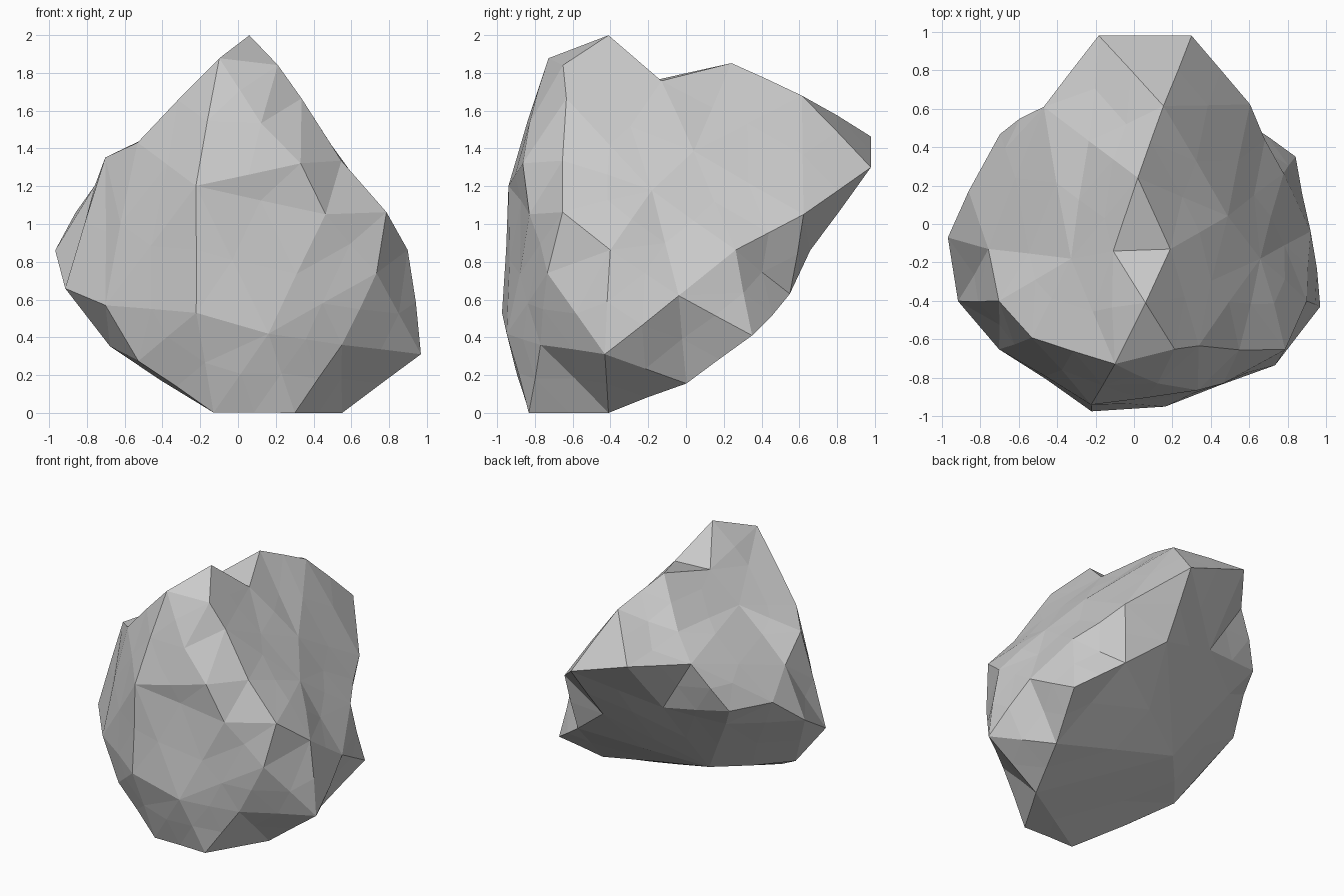
import bpy, bmesh, random
from mathutils import Vector

random.seed(4)
CENTRE = Vector((0, -0.2, 0.95))

# Corner points of the boulder
corners = [
    # twin crests and the notch between them
    (.06, -.41, 2), (-.1, -.73, 1.88), (.21, -.65, 1.84), (.19, -.13, 1.76),
    (-.11, -.14, 1.77), (.02, .24, 1.85), (.15, .61, 1.67), (.33, -.63, 1.66),
    # back overhang
    (-.18, .98, 1.46), (.3, .98, 1.3), (.6, .62, 1.05), (.54, .55, .63),
    (.25, .66, .86), (-.21, .58, 1.0), (-.47, .61, 1.42), (-.23, .43, 1.53),
    # right flank
    (.77, .26, .86), (.89, -.4, .86), (.91, -.04, .62), (.97, -.43, .31),
    (.84, .35, .41), (.73, -.73, .74), (.78, -.65, 1.06), (.48, .04, 1.38),
    (.54, -.65, 1.33), (.66, -.18, 1.18),
    # underside
    (.71, 0, .16), (.55, -.41, 0), (.3, -.83, 0), (-.13, -.83, 0),
    (-.27, .1, .38), (-.68, -.37, .35), (-.52, -.7, .28),
    # front
    (.16, -.94, .42), (-.22, -.97, .53), (.55, -.77, .36), (-.22, -.93, 1.2),
    (.33, -.86, 1.32), (.46, -.82, 1.05), (.12, -.82, 1.53),
    # left flank
    (-.7, -.4, 1.35), (-.53, -.59, 1.43), (-.91, -.4, .66), (-.7, -.65, .57),
    (-.97, -.07, .86), (-.86, .17, 1.06), (-.75, -.13, 1.2), (-.7, .47, 1.06),
    (-.33, -.18, 1.54), (-.58, .34, .89),
]

# Skin the corners: hull their directions on a sphere, then move them into place
bm = bmesh.new()
target = {}
for c in corners:
    v = bm.verts.new((Vector(c) - CENTRE).normalized())
    target[v] = Vector(c)
bmesh.ops.convex_hull(bm, input=bm.verts[:])
for v, co in target.items():
    v.co = co
bmesh.ops.recalc_face_normals(bm, faces=bm.faces[:])
bm.normal_update()

# Break long edges into smaller facets with a slight bulge
old = set(bm.verts)
long_edges = [e for e in bm.edges if e.calc_length() > 0.42]
bmesh.ops.subdivide_edges(bm, edges=long_edges, cuts=1)
bm.normal_update()
for v in bm.verts:
    if v not in old:
        v.co += v.normal * random.uniform(-0.005, 0.012)
        v.co.y = min(v.co.y, 0.98)
        v.co.z = max(v.co.z, 0)
bmesh.ops.triangulate(bm, faces=bm.faces[:])
bmesh.ops.recalc_face_normals(bm, faces=bm.faces[:])

mesh = bpy.data.meshes.new("boulder")
bm.to_mesh(mesh)
bm.free()
boulder = bpy.data.objects.new("boulder", mesh)
bpy.context.collection.objects.link(boulder)
